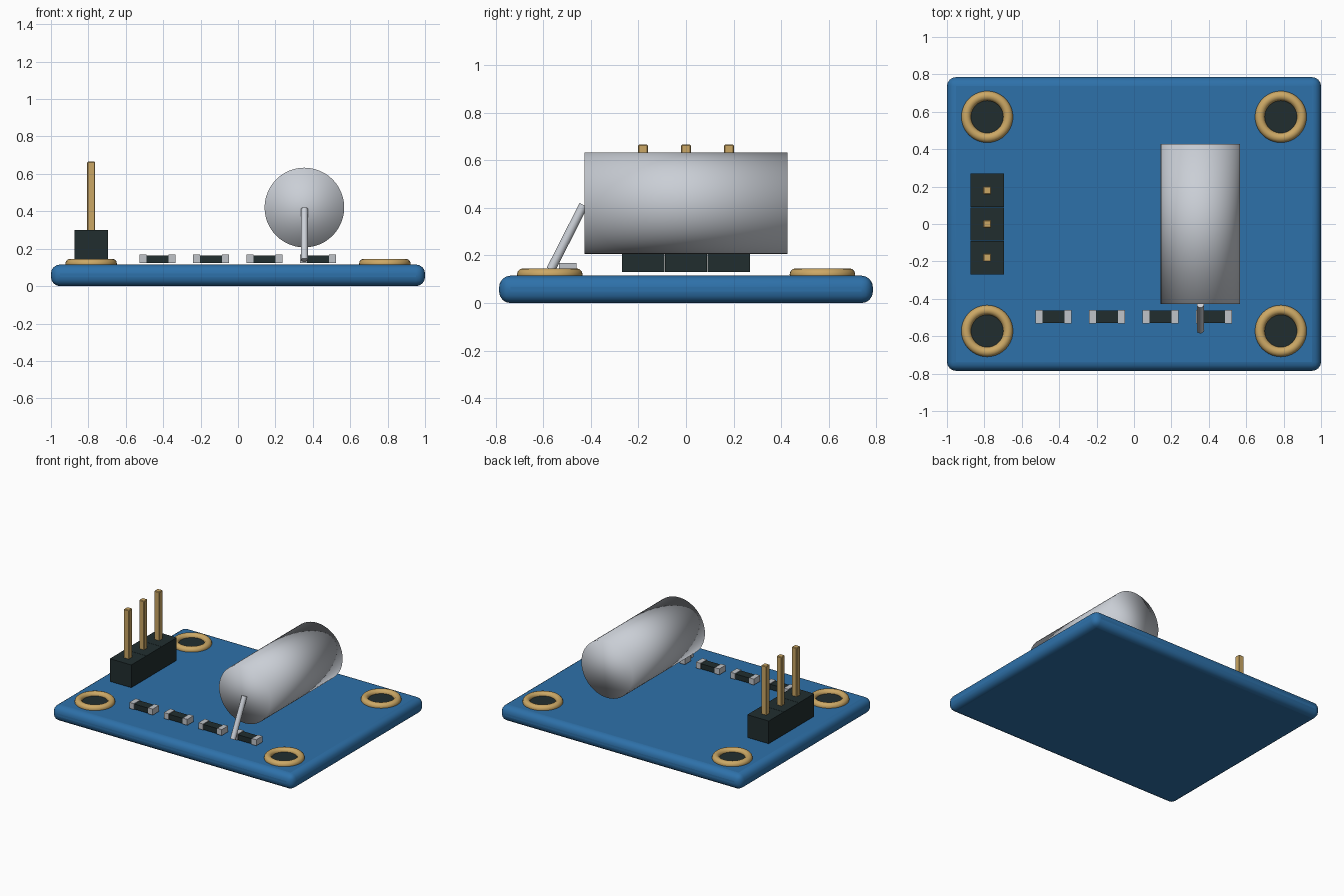
import bpy, math
from mathutils import Vector

if "Cube" in bpy.data.objects:
    bpy.data.objects.remove(bpy.data.objects["Cube"])


def material(name, rgb):
    m = bpy.data.materials.new(name)
    m.diffuse_color = (*rgb, 1)
    m.use_nodes = True
    m.node_tree.nodes["Principled BSDF"].inputs["Base Color"].default_value = m.diffuse_color
    return m


BLUE = material("board blue", (0.027, 0.165, 0.40))
GOLD = material("gold", (0.60, 0.39, 0.13))
BLACK = material("dark plastic", (0.015, 0.027, 0.028))
SILVER = material("silver", (0.59, 0.62, 0.67))
TIN = material("tin", (0.53, 0.55, 0.58))


def finish(name, mat):
    o = bpy.context.object
    o.name = name
    o.data.materials.append(mat)
    return o


def box(name, centre, size, mat, bevel=0, segments=1):
    bpy.ops.mesh.primitive_cube_add(size=1, location=centre)
    o = finish(name, mat)
    o.scale = size
    bpy.ops.object.transform_apply(location=False, rotation=False, scale=True)
    if bevel:
        b = o.modifiers.new("bevel", 'BEVEL')
        b.width, b.segments = bevel, segments
    return o


def rod(name, start, end, radius, mat, sides=32):
    a, b = Vector(start), Vector(end)
    bpy.ops.mesh.primitive_cylinder_add(
        vertices=sides, radius=radius, depth=(b - a).length,
        location=(a + b) / 2, rotation=(b - a).to_track_quat('Z', 'Y').to_euler())
    return finish(name, mat)


# Circuit board with rounded edges
box("circuit_board", (0, 0, 0.0575), (2, 1.57, 0.115), BLUE, 0.048, 4)
bpy.ops.object.shade_smooth_by_angle(angle=math.radians(35))

# Mounting holes: gold ring around a dark disc
for x in (-0.785, 0.785):
    for y in (-0.572, 0.573):
        bpy.ops.mesh.primitive_torus_add(
            major_radius=0.112, minor_radius=0.026, major_segments=40,
            minor_segments=12, location=(x, y, 0.12))
        finish("mounting_ring", GOLD)
        bpy.ops.object.shade_smooth()
        rod("mounting_hole", (x, y, 0.105), (x, y, 0.121), 0.1, BLACK)
        bpy.ops.object.shade_smooth_by_angle()

# Pin header
for y in (-0.18, 0, 0.18):
    box("header_block", (-0.785, y, 0.216), (0.178, 0.178, 0.17), BLACK)
    box("header_pin", (-0.785, y, 0.405), (0.042, 0.042, 0.52), GOLD, 0.004)

# Row of chip resistors with metal end caps
for i in range(4):
    x = -0.43 + i * 0.286
    box("resistor_body", (x, -0.496, 0.144), (0.13, 0.066, 0.039), BLACK)
    for side in (-1, 1):
        box("resistor_end", (x + side * 0.0775, -0.496, 0.1455),
            (0.038, 0.074, 0.045), TIN)

# Metal sensor can lying along the board, softly shaded over its ends
rod("sensor_can", (0.355, -0.427, 0.42), (0.355, 0.427, 0.42), 0.213, SILVER, 48)
bpy.ops.object.shade_smooth()

# Slanted lead from the can down to the board
rod("sensor_lead", (0.355, -0.568, 0.14), (0.355, -0.43, 0.412), 0.019, SILVER, 16)
bpy.ops.object.shade_smooth_by_angle()
